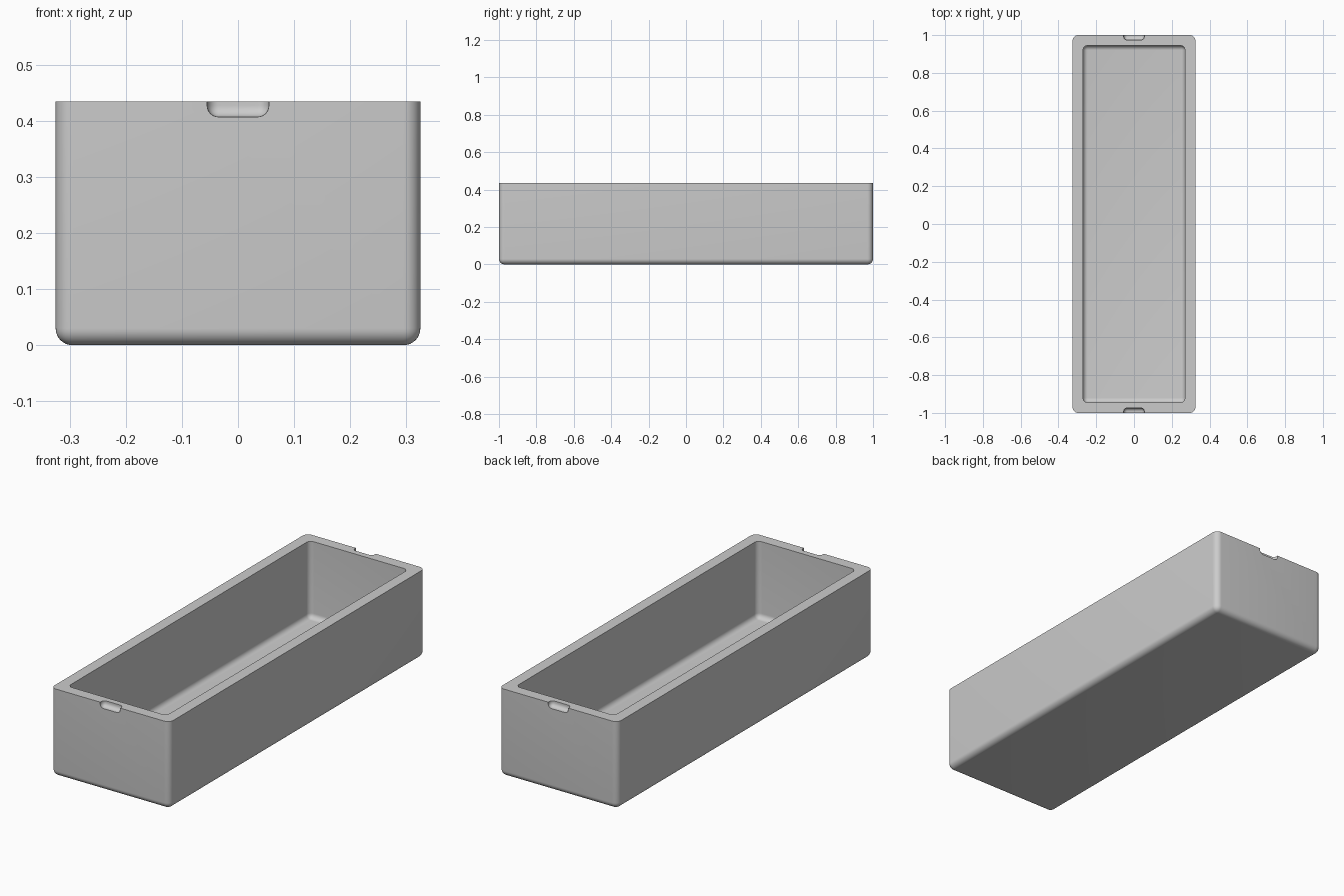
import bpy
import bmesh
from math import radians
from mathutils import Matrix

cube = bpy.data.objects.get("Cube")
if cube:
    bpy.data.objects.remove(cube, do_unlink=True)

WIDTH, LENGTH, HEIGHT = 0.65, 2.0, 0.434
WALL, FLOOR = 0.055, 0.054

grey = bpy.data.materials.new("plain grey")
grey.use_nodes = True
grey.diffuse_color = (0.6, 0.6, 0.6, 1)
grey.node_tree.nodes["Principled BSDF"].inputs["Base Color"].default_value = (0.6, 0.6, 0.6, 1)


def rounded_block(name, size, centre, radius, flat_top):
    """Box with rounded edges; flat_top keeps the upper rim sharp."""
    bm = bmesh.new()
    bmesh.ops.create_cube(bm, size=1, matrix=Matrix.Diagonal((*size, 1)))
    edges = [e for e in bm.edges
             if not (flat_top and all(v.co.z > 0 for v in e.verts))]
    bmesh.ops.bevel(bm, geom=edges, offset=radius, segments=8,
                    profile=0.5, affect='EDGES', clamp_overlap=True)
    bmesh.ops.translate(bm, verts=bm.verts, vec=centre)
    bmesh.ops.recalc_face_normals(bm, faces=bm.faces)
    mesh = bpy.data.meshes.new(name)
    bm.to_mesh(mesh)
    bm.free()
    mesh.materials.append(grey)
    obj = bpy.data.objects.new(name, mesh)
    bpy.context.collection.objects.link(obj)
    return obj


def carve(target, cutter):
    """Subtract the cutter from the target and discard it."""
    cutter.hide_render = True
    mod = target.modifiers.new("carve", 'BOOLEAN')
    mod.operation = 'DIFFERENCE'
    mod.solver = 'EXACT'
    mod.object = cutter
    bpy.context.view_layer.objects.active = target
    bpy.ops.object.modifier_apply(modifier=mod.name)
    bpy.data.objects.remove(cutter, do_unlink=True)


# Outer shell
tray = rounded_block("open_tray", (WIDTH, LENGTH, HEIGHT),
                     (0, 0, HEIGHT / 2), 0.03, True)

# Hollow interior, running out past the rim
depth = HEIGHT - FLOOR + 0.1
carve(tray, rounded_block("cavity_cutter",
                          (WIDTH - 2 * WALL, LENGTH - 2 * WALL, depth),
                          (0, 0, FLOOR + depth / 2), 0.025, True))

# Finger notch at the middle of each end rim
for end in (-1, 1):
    carve(tray, rounded_block("notch_cutter", (0.11, 0.052, 0.054),
                              (0, end * LENGTH / 2, HEIGHT), 0.02, False))

# Smooth the rounded edges, keep the rim crisp
bpy.ops.object.select_all(action='DESELECT')
tray.select_set(True)
bpy.context.view_layer.objects.active = tray
bpy.ops.object.shade_smooth_by_angle(angle=radians(30))
